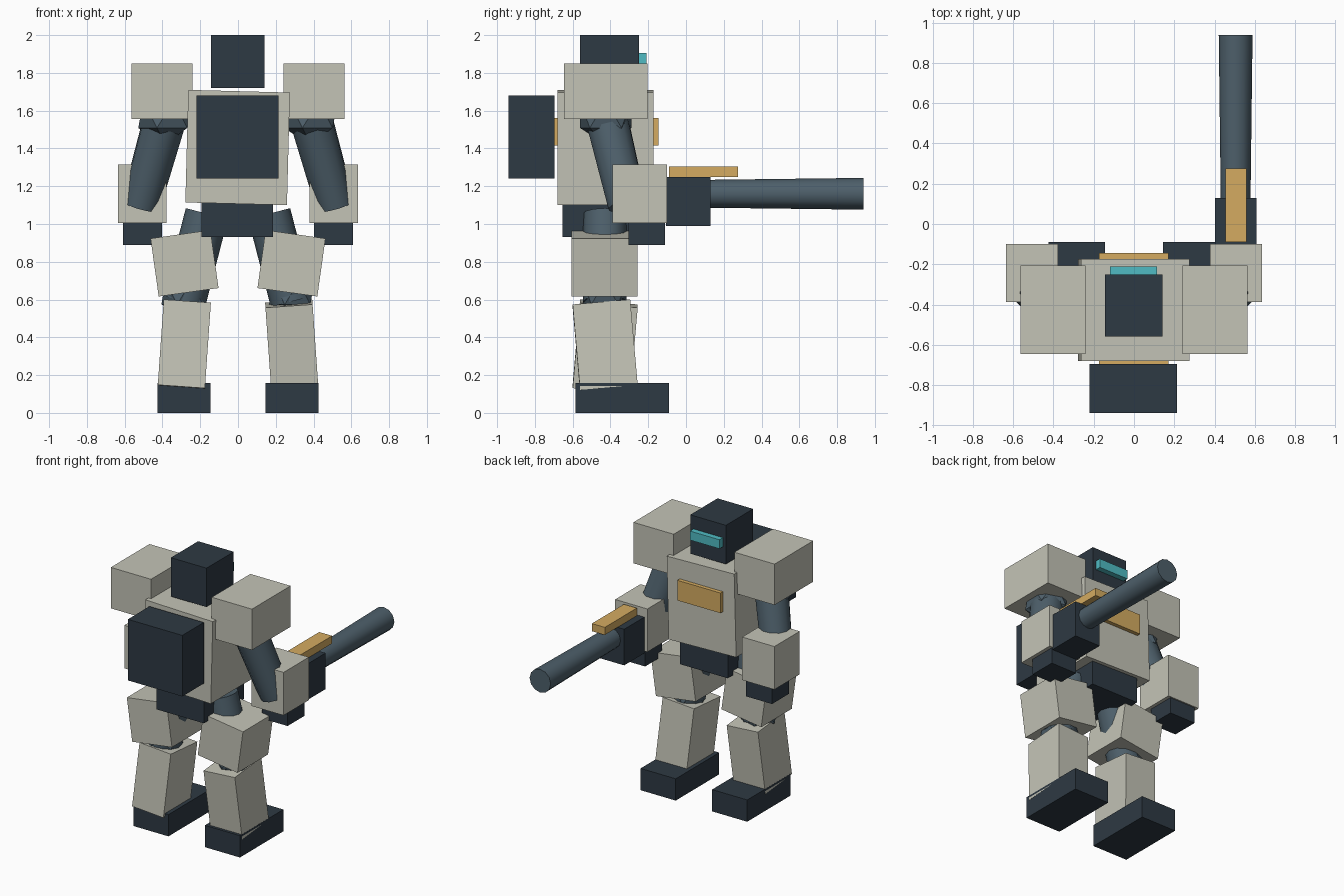
import bpy, math
from mathutils import Vector

if "Cube" in bpy.data.objects:
    bpy.data.objects.remove(bpy.data.objects["Cube"])


def material(name, rgb):
    m = bpy.data.materials.new(name)
    m.diffuse_color = (*rgb, 1)
    m.use_nodes = True
    m.node_tree.nodes["Principled BSDF"].inputs["Base Color"].default_value = m.diffuse_color
    return m


ARMOUR = material("armour", (0.55, 0.55, 0.47))
DARK = material("dark_metal", (0.027, 0.041, 0.056))
STEEL = material("steel", (0.075, 0.115, 0.145))
AMBER = material("amber", (0.66, 0.41, 0.12))
CYAN = material("cyan", (0.08, 0.50, 0.55))


def finish(name, mat):
    ob = bpy.context.object
    ob.name = name
    ob.data.materials.append(mat)
    return ob


def box(name, x, y, z, mat, rot=(0, 0, 0)):
    """Box from (min, max) ranges, then tilted about its centre by degrees."""
    spans = (x, y, z)
    bpy.ops.mesh.primitive_cube_add(
        size=1, location=[(a + b) / 2 for a, b in spans],
        rotation=[math.radians(r) for r in rot])
    ob = finish(name, mat)
    ob.scale = [b - a for a, b in spans]
    return ob


def rod(name, start, end, r1, r2, mat):
    """Tapered rod between two points."""
    start, end = Vector(start), Vector(end)
    d = end - start
    bpy.ops.mesh.primitive_cone_add(
        vertices=12, radius1=r1, radius2=r2, depth=d.length,
        location=(start + end) / 2,
        rotation=d.to_track_quat('Z', 'Y').to_euler())
    bpy.ops.object.shade_smooth_by_angle(angle=math.radians(40))
    return finish(name, mat)


def joint(name, loc, r):
    bpy.ops.mesh.primitive_ico_sphere_add(subdivisions=1, radius=r, location=loc)
    return finish(name, STEEL)


# head and visor
box("head", (-0.143, 0.141), (-0.56, -0.25), (1.72, 2.0), DARK)
box("visor", (-0.12, 0.115), (-0.27, -0.21), (1.84, 1.905), CYAN)

# torso, chest plate, backpack, pelvis
box("torso", (-0.271, 0.267), (-0.68, -0.173), (1.107, 1.703), ARMOUR, (0, 1.5, 0))
box("chest_plate", (-0.173, 0.171), (-0.70, -0.145), (1.415, 1.56), AMBER)
box("backpack", (-0.22, 0.214), (-0.94, -0.695), (1.24, 1.68), DARK)
box("pelvis", (-0.193, 0.186), (-0.655, -0.2), (0.93, 1.13), DARK)

# limbs, built for each side
for side, s in (("left", -1), ("right", 1)):
    def xr(a, b):
        return tuple(sorted((s * a, s * b)))

    # arm
    box(f"{side}_shoulder_pad", xr(0.242, 0.563), (-0.645, -0.205), (1.555, 1.85), ARMOUR)
    joint(f"{side}_shoulder_joint", (s * 0.385, -0.425, 1.58), 0.16)
    rod(f"{side}_upper_arm", (s * 0.38, -0.425, 1.58), (s * 0.515, -0.31, 1.10),
        0.115, 0.105, STEEL)
    box(f"{side}_forearm", xr(0.378, 0.635), (-0.388, -0.10), (1.005, 1.315), ARMOUR)
    box(f"{side}_hand", xr(0.403, 0.609), (-0.305, -0.11), (0.89, 1.01), DARK)

    # leg
    rod(f"{side}_upper_leg", (s * 0.165, -0.43, 1.055), (s * 0.285, -0.43, 0.59),
        0.115, 0.115, STEEL)
    box(f"{side}_thigh", xr(0.123, 0.443), (-0.605, -0.257), (0.637, 0.947),
        ARMOUR, (0, s * 8, 0))
    joint(f"{side}_knee_joint", (s * 0.285, -0.43, 0.635), 0.135)
    box(f"{side}_shin", xr(0.16, 0.41), (-0.581, -0.275), (0.125, 0.58),
        ARMOUR, (s * 5, -s * 4, 0))
    box(f"{side}_foot", xr(0.145, 0.425), (-0.585, -0.09), (0, 0.157), DARK)

# arm cannon
box("cannon_body", (0.402, 0.608), (-0.105, 0.13), (0.99, 1.25), DARK)
rod("cannon_barrel", (0.505, 0.05, 1.16), (0.505, 0.94, 1.16), 0.073, 0.084, STEEL)
box("cannon_rail", (0.455, 0.558), (-0.09, 0.275), (1.25, 1.305), AMBER)
